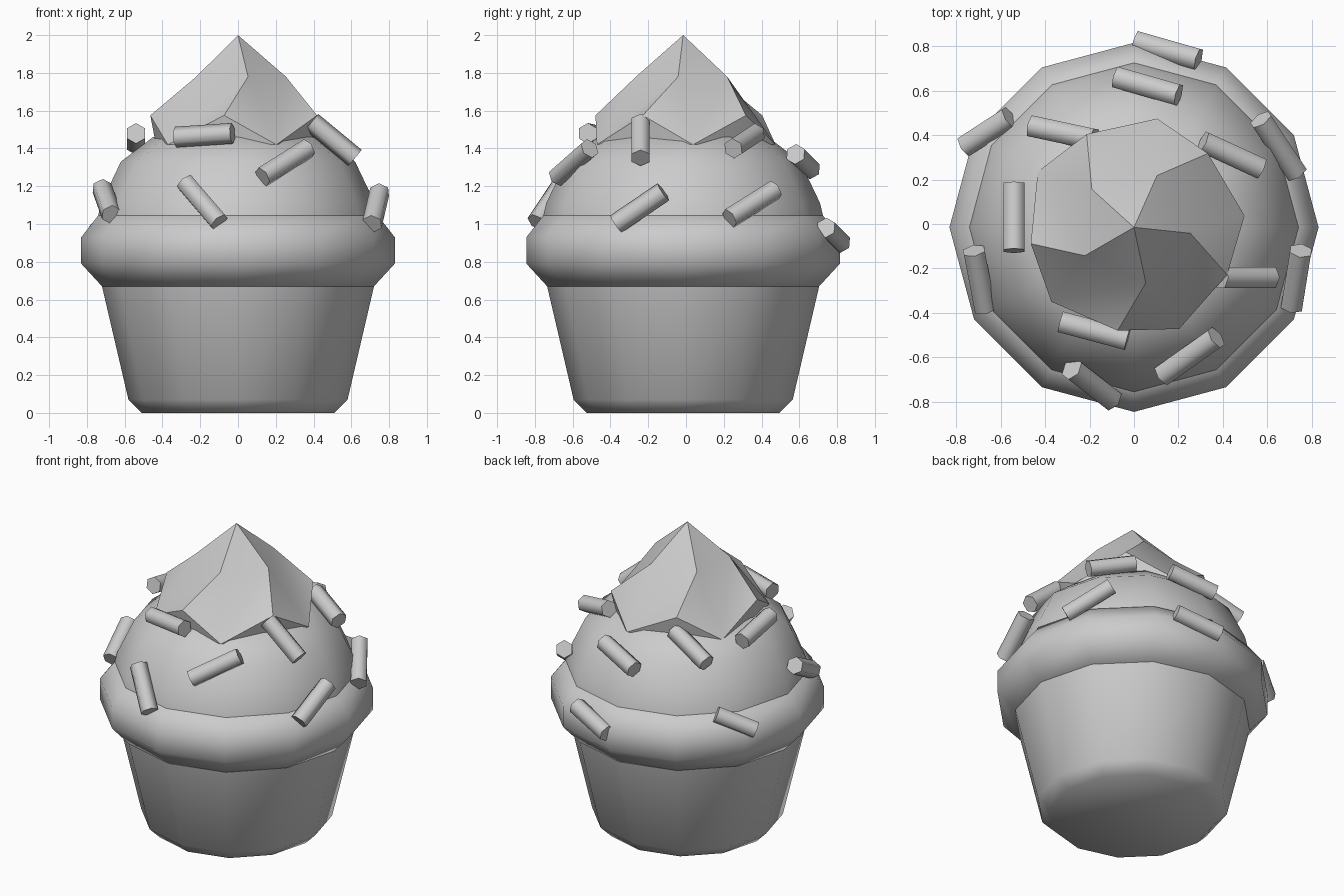
import bpy, bmesh, math
from mathutils import Vector

cube = bpy.data.objects.get("Cube")
if cube:
    bpy.data.objects.remove(cube, do_unlink=True)

CENTRE_Y = -0.015

grey = bpy.data.materials.new("plain_grey")
grey.use_nodes = True
colour = (0.6, 0.6, 0.6, 1)
grey.diffuse_color = colour
grey.node_tree.nodes["Principled BSDF"].inputs["Base Color"].default_value = colour


def finish(bm, name, angle):
    """Turn a bmesh into a smooth-shaded object with sharp creases."""
    bmesh.ops.recalc_face_normals(bm, faces=bm.faces[:])
    mesh = bpy.data.meshes.new(name)
    bm.to_mesh(mesh)
    bm.free()
    mesh.materials.append(grey)
    obj = bpy.data.objects.new(name, mesh)
    bpy.context.collection.objects.link(obj)
    bpy.ops.object.select_all(action="DESELECT")
    obj.select_set(True)
    bpy.context.view_layer.objects.active = obj
    bpy.ops.object.shade_smooth_by_angle(angle=math.radians(angle))
    return obj


def polar(radius, degrees, z):
    a = math.radians(degrees)
    return Vector((radius * math.cos(a), CENTRE_Y + radius * math.sin(a), z))


def lathe(name, profile, sides=12, angle=60):
    """Spin (radius, height) points into a closed solid."""
    bm = bmesh.new()
    rings = [[bm.verts.new(polar(r, 360 * i / sides, z)) for i in range(sides)]
             for r, z in profile]
    for low, high in zip(rings, rings[1:]):
        for i in range(sides):
            j = (i + 1) % sides
            bm.faces.new((low[i], low[j], high[j], high[i]))
    bm.faces.new(rings[0])
    bm.faces.new(rings[-1])
    return finish(bm, name, angle)


# Cup and the two rounded layers of frosting
lathe("cup", [(0.51, 0), (0.58, 0.07), (0.72, 0.67)])
lathe("lower_frosting", [(0.72, 0.67), (0.83, 0.79), (0.83, 0.93), (0.74, 1.045)])
lathe("upper_frosting", [(0.74, 1.045), (0.725, 1.11), (0.62, 1.33),
                         (0.45, 1.46), (0.2, 1.48)])

# Twisted five-lobed peak: each ridge runs down clockwise and overhangs the next lobe
bm = bmesh.new()
LOBES = 5
tip = bm.verts.new((0, CENTRE_Y, 2))
inner, ridge, foot, under = [], [], [], []
for k in range(LOBES):
    turn = -72 * k
    inner.append(bm.verts.new(polar(0.255, 138 + turn, 1.78)))
    ridge.append(bm.verts.new(polar(0.47, 117 + turn, 1.575)))
    foot.append(bm.verts.new(polar(0.5, 78 + turn, 1.42)))
    under.append(bm.verts.new(polar(0.44, 117 + turn, 1.42)))
for k in range(LOBES):
    n = (k + 1) % LOBES
    for corners in ((tip, inner[k], inner[n]),
                    (inner[k], ridge[k], foot[k]),
                    (inner[k], foot[k], inner[n]),
                    (inner[n], foot[k], ridge[n]),
                    (ridge[k], under[k], foot[k]),
                    (ridge[n], foot[k], under[n])):
        bm.faces.new(corners)
bm.faces.new([v for pair in zip(under, foot) for v in pair])
bm.normal_update()
finish(bm, "frosting_peak", 28)

# Sprinkles: the two ends of each stick
sprinkles = [
    ((-.33, -.44, 1.46), (-.03, -.52, 1.48)),
    ((.13, -.68, 1.25), (.37, -.51, 1.40)),
    ((-.28, -.65, 1.22), (-.10, -.79, 1.01)),
    ((.71, -.37, 1.00), (.75, -.12, 1.17)),
    ((.73, .23, 1.03), (.57, .47, 1.18)),
    ((.01, .82, .90), (.29, .74, .98)),
    ((-.08, .66, 1.29), (.20, .58, 1.37)),
    ((.31, .37, 1.48), (.57, .25, 1.40)),
    ((.39, -.24, 1.54), (.62, -.24, 1.35)),
    ((-.46, .44, 1.35), (-.18, .38, 1.47)),
    ((-.54, .18, 1.42), (-.54, -.12, 1.48)),
    ((-.76, .35, .95), (-.56, .48, 1.05)),
    ((-.72, -.12, 1.19), (-.67, -.38, 1.05)),
]
for number, ends in enumerate(sprinkles, 1):
    a, b = map(Vector, ends)
    bm = bmesh.new()
    bmesh.ops.create_cone(bm, cap_ends=True, segments=6, radius1=0.055,
                          radius2=0.055, depth=(b - a).length)
    stick = finish(bm, f"sprinkle_{number}", 62)
    stick.rotation_euler = (b - a).to_track_quat("Z", "Y").to_euler()
    stick.location = (a + b) / 2
